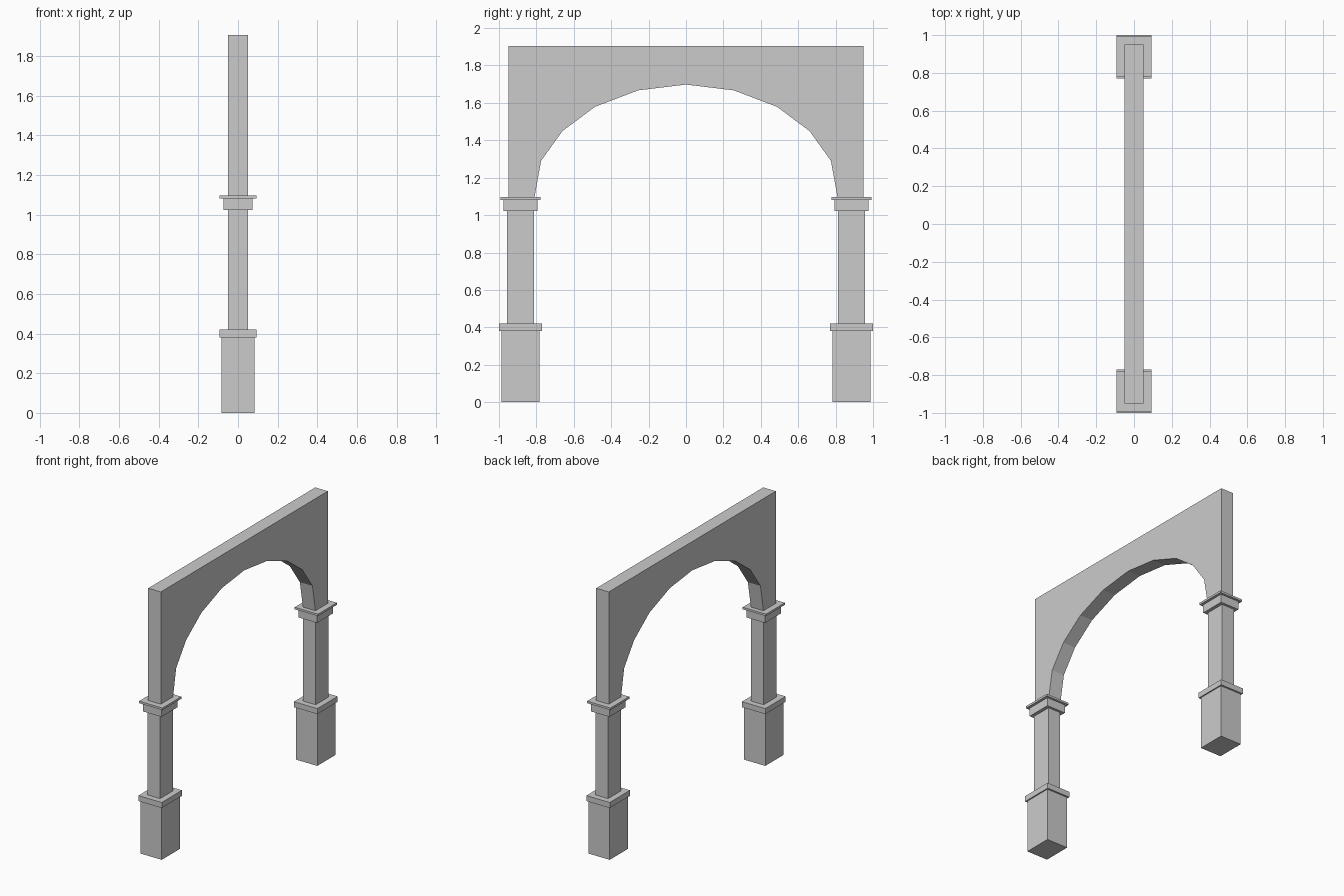
import bpy
import bmesh

if "Cube" in bpy.data.objects:
    bpy.data.objects.remove(bpy.data.objects["Cube"])

PILLAR_Y = 0.885


def new_object(name, bm):
    bmesh.ops.recalc_face_normals(bm, faces=bm.faces[:])
    mesh = bpy.data.meshes.new(name)
    bm.to_mesh(mesh)
    bm.free()
    obj = bpy.data.objects.new(name, mesh)
    bpy.context.collection.objects.link(obj)
    return obj


def pillar_block(name, width, depth, z0, z1):
    """Box centred on one pillar, mirrored to the other side in y."""
    bm = bmesh.new()
    verts = bmesh.ops.create_cube(bm, size=1)["verts"]
    bmesh.ops.scale(bm, vec=(width, depth, z1 - z0), verts=verts)
    bmesh.ops.translate(bm, vec=(0, PILLAR_Y, (z0 + z1) / 2), verts=verts)
    obj = new_object(name, bm)
    mirror = obj.modifiers.new("Mirror", "MIRROR")
    mirror.use_axis = (False, True, False)


# Pillars, bottom to top
pillar_block("plinth", 0.168, 0.205, 0.0, 0.38)
pillar_block("plinth_cap", 0.186, 0.23, 0.38, 0.42)
pillar_block("shaft", 0.10, 0.146, 0.42, 1.022)
pillar_block("capital", 0.148, 0.182, 1.022, 1.082)
pillar_block("capital_slab", 0.186, 0.214, 1.082, 1.097)

# Arched wall: straight outside, faceted opening inside
half_arch = [(0.81, 1.097), (0.775, 1.29), (0.661, 1.449),
             (0.487, 1.579), (0.256, 1.667)]
opening = half_arch + [(0, 1.698)] + [(-y, z) for y, z in reversed(half_arch)]
outline = [(-0.95, 1.097), (-0.95, 1.905), (0.95, 1.905), (0.95, 1.097)] + opening

bm = bmesh.new()
face = bm.faces.new([bm.verts.new((-0.05, y, z)) for y, z in outline])
extruded = bmesh.ops.extrude_face_region(bm, geom=[face], use_keep_orig=True)
moved = [v for v in extruded["geom"] if isinstance(v, bmesh.types.BMVert)]
bmesh.ops.translate(bm, vec=(0.10, 0, 0), verts=moved)
new_object("arch_wall", bm)
